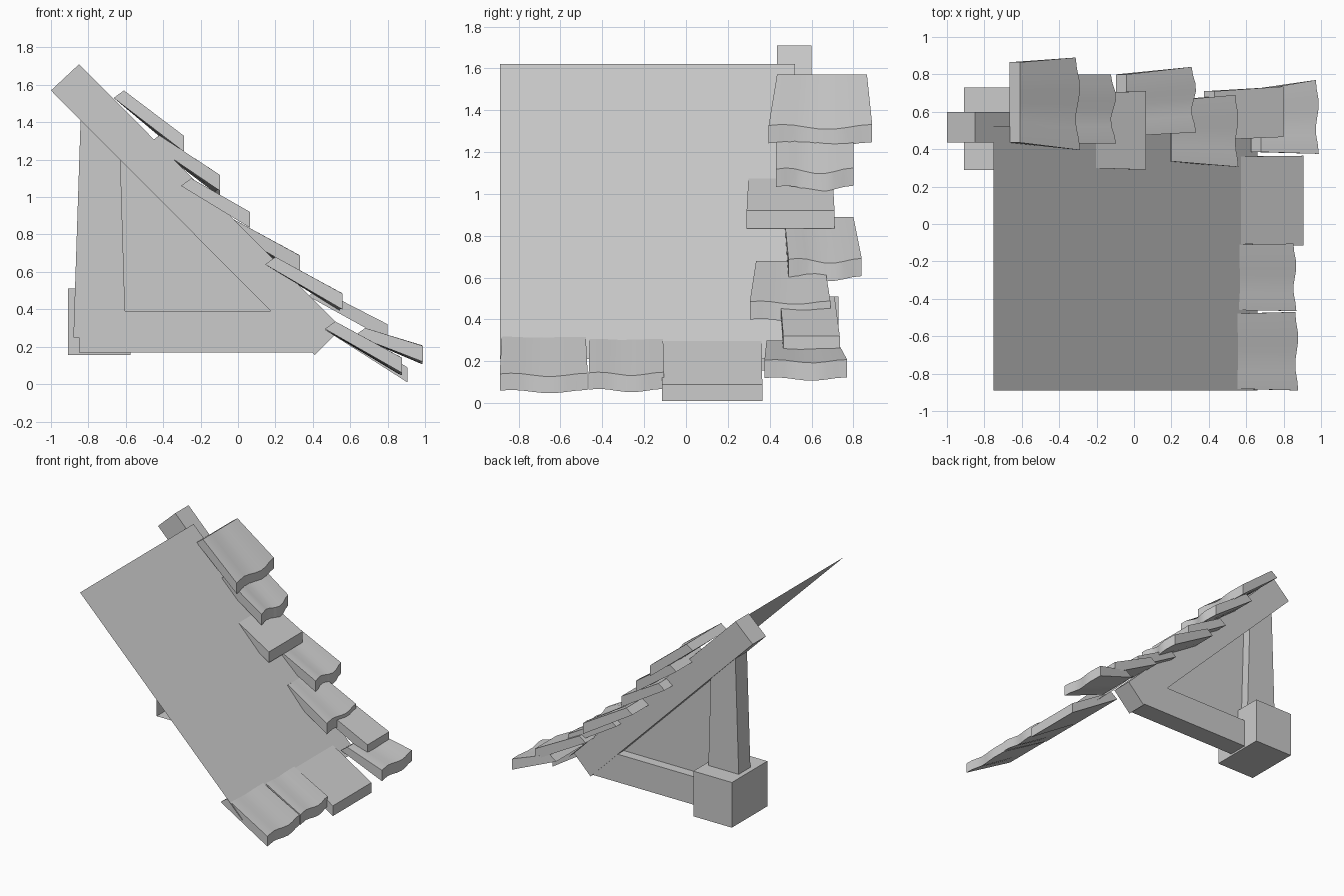
import bpy, bmesh, math

old = bpy.data.objects.get("Cube")
if old:
    bpy.data.objects.remove(old, do_unlink=True)

grey = bpy.data.materials.new("plain grey")
grey.use_nodes = True
grey.diffuse_color = (0.6, 0.6, 0.6, 1)
grey.node_tree.nodes["Principled BSDF"].inputs["Base Color"].default_value = (0.6, 0.6, 0.6, 1)


def finish(name, bm, smooth=False):
    bmesh.ops.recalc_face_normals(bm, faces=bm.faces)
    mesh = bpy.data.meshes.new(name)
    bm.to_mesh(mesh)
    bm.free()
    mesh.materials.append(grey)
    obj = bpy.data.objects.new(name, mesh)
    bpy.context.collection.objects.link(obj)
    if smooth:
        bpy.ops.object.select_all(action="DESELECT")
        obj.select_set(True)
        bpy.context.view_layer.objects.active = obj
        bpy.ops.object.shade_smooth_by_angle(angle=math.radians(30))
    return obj


def extrude_profile(name, profile, y0, y1, open_front=False):
    """Side profile in x and z, carried from y0 to y1."""
    bm = bmesh.new()
    front = [bm.verts.new((x, y0, z)) for x, z in profile]
    back = [bm.verts.new((x, y1, z)) for x, z in profile]
    for i in range(len(profile)):
        j = (i + 1) % len(profile)
        bm.faces.new((front[i], front[j], back[j], back[i]))
    bm.faces.new(back)
    if not open_front:
        bm.faces.new(front)
    return finish(name, bm)


def flat_sheet(name, points):
    bm = bmesh.new()
    bm.faces.new([bm.verts.new(p) for p in points])
    return finish(name, bm)


def shingle(name, high, low, y_high, y_low, wave=0.0, thick=0.085):
    """Tapered slab from its high edge to its lip; wave makes the lip worn."""
    bm = bmesh.new()
    columns = 8 if wave else 1
    rings = []
    for i in range(columns + 1):
        t = i / columns
        ya = y_high[0] + t * (y_high[1] - y_high[0])
        yb = y_low[0] + t * (y_low[1] - y_low[0])
        dz = wave * math.sin(t * 2.3 * math.pi + 0.6)
        dx = wave * math.cos(t * 3 * math.pi)
        ring = [(high[0], ya, high[1]),
                (low[0] + dx, yb, low[1] + dz),
                (low[0] + dx, yb, low[1] - thick + dz),
                (high[0] - 0.055, ya, high[1] - 0.04)]
        rings.append([bm.verts.new(p) for p in ring])
    for a, b in zip(rings, rings[1:]):
        for k in range(4):
            n = (k + 1) % 4
            bm.faces.new((a[k], a[n], b[n], b[k]))
    bm.faces.new(rings[0])
    bm.faces.new(rings[-1])
    return finish(name, bm, smooth=bool(wave))


# Timber frame
extrude_profile("rafter", [(-0.85, 1.71), (-1, 1.57), (0.41, 0.155), (0.555, 0.3)], 0.435, 0.6)
extrude_profile("tie_beam", [(-0.85, 0.17), (0.4, 0.17), (0.25, 0.39), (-0.85, 0.39)], 0.44, 0.595)
extrude_profile("post", [(-0.88, 0.25), (-0.6, 0.25), (-0.63, 1.25), (-0.84, 1.46)], 0.445, 0.59)
extrude_profile("post_block", [(-0.91, 0.155), (-0.575, 0.155), (-0.575, 0.51), (-0.91, 0.51)],
                0.29, 0.73, open_front=True)

# Gable wall and roof sheet
flat_sheet("gable_wall", [(-0.74, 0.52, 0.2), (0.42, 0.52, 0.2), (-0.74, 0.52, 1.4)])
flat_sheet("roof_sheet", [(-0.75, -0.89, 1.62), (0.66, -0.89, 0.21),
                          (0.66, 0.52, 0.21), (-0.75, 0.52, 1.62)])

# Shingles down the gable edge: high (x, z), lip (x, z), y at high edge, y at lip, wave
gable_rows = [
    ((-0.61, 1.57), (-0.3, 1.32), (0.435, 0.865), (0.395, 0.89), 0.012),
    ((-0.42, 1.33), (-0.11, 1.11), (0.43, 0.8), (0.43, 0.8), 0.014),
    ((-0.25, 1.1), (0.065, 0.92), (0.3, 0.7), (0.29, 0.71), 0),
    ((-0.04, 0.89), (0.32, 0.68), (0.47, 0.8), (0.49, 0.84), 0.012),
    ((0.2, 0.68), (0.55, 0.48), (0.335, 0.66), (0.305, 0.69), 0.008),
    ((0.43, 0.51), (0.8, 0.32), (0.45, 0.71), (0.465, 0.735), 0),
    ((0.68, 0.3), (0.98, 0.2), (0.385, 0.72), (0.375, 0.77), 0.008),
]
for number, row in enumerate(gable_rows, 1):
    shingle(f"gable_shingle_{number}", *row)

# Shingles along the eave
eave_rows = [
    ((0.52, 0.33), (0.905, 0.09), (-0.105, 0.36), (-0.115, 0.365), 0),
    ((0.52, 0.33), (0.86, 0.14), (-0.46, -0.11), (-0.465, -0.105), 0.008),
    ((0.52, 0.335), (0.87, 0.135), (-0.88, -0.48), (-0.89, -0.47), 0.008),
]
for number, row in enumerate(eave_rows, 1):
    shingle(f"eave_shingle_{number}", *row, thick=0.08)
